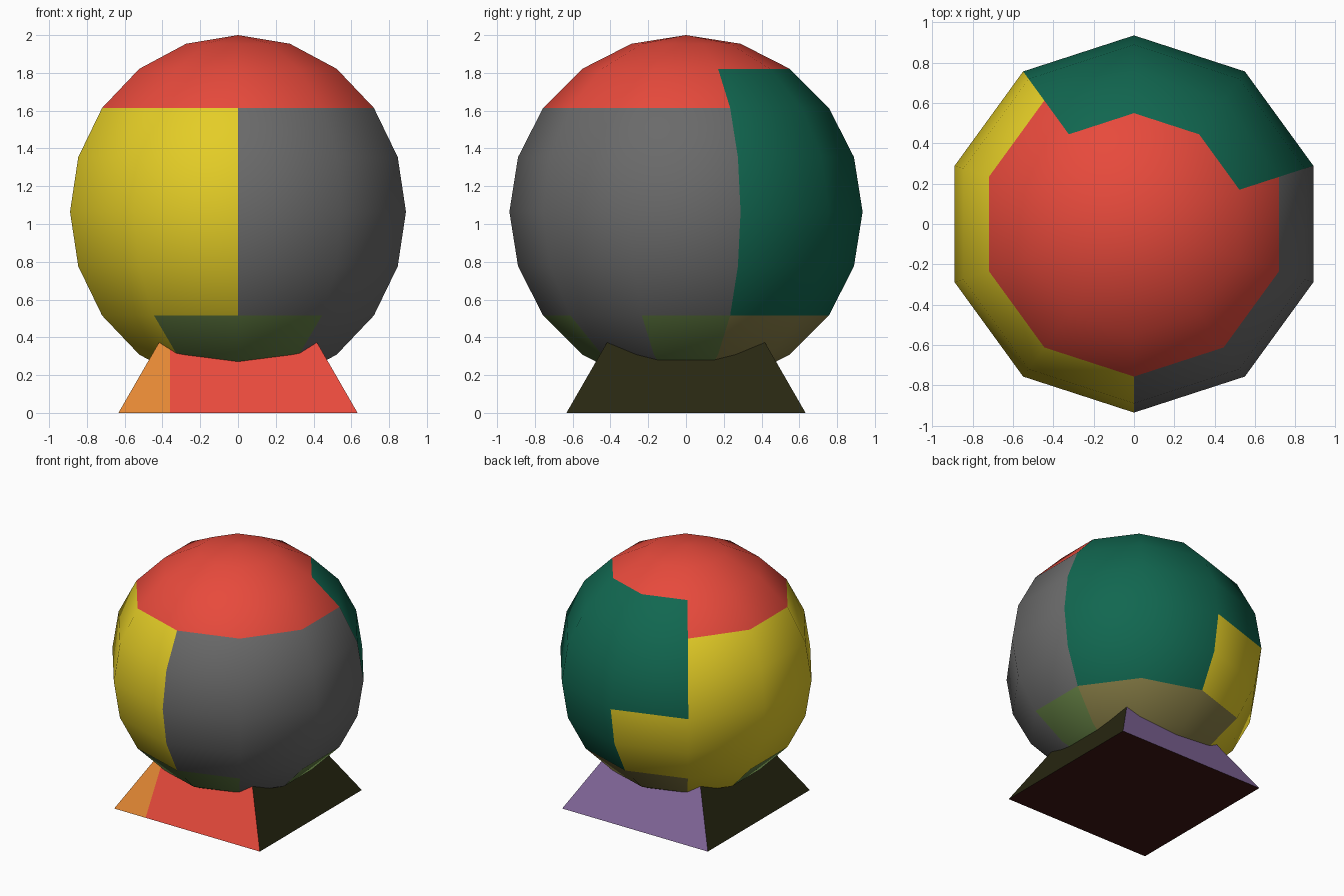
import bpy, bmesh, math

if "Cube" in bpy.data.objects:
    bpy.data.objects.remove(bpy.data.objects["Cube"])


def srgb(r, g, b):
    def lin(c):
        c /= 255
        return c / 12.92 if c <= 0.04045 else ((c + 0.055) / 1.055) ** 2.4
    return (lin(r), lin(g), lin(b), 1.0)


MATS = {name: bpy.data.materials.new(name) for name in (
    "red", "yellow", "grey", "dark_green", "olive_green", "olive_brown",
    "orange", "near_black", "purple", "maroon")}
for name, rgb in {
        "red": (232, 74, 60), "yellow": (228, 205, 38), "grey": (106, 106, 106),
        "dark_green": (17, 103, 80), "olive_green": (100, 128, 68),
        "olive_brown": (135, 125, 70), "orange": (228, 136, 52),
        "near_black": (40, 39, 17), "purple": (132, 104, 156),
        "maroon": (60, 22, 18)}.items():
    MATS[name].diffuse_color = srgb(*rgb)
INDEX = {name: i for i, name in enumerate(MATS)}


def finish(bm, name, smooth):
    for f in bm.faces:
        f.smooth = smooth
    mesh = bpy.data.meshes.new(name)
    bm.to_mesh(mesh)
    bm.free()
    for m in MATS.values():
        mesh.materials.append(m)
    obj = bpy.data.objects.new(name, mesh)
    bpy.context.collection.objects.link(obj)
    return obj


# Globe: ten segments by ten rings, painted by ring and sector
R, CZ = 0.935, 1.065


def globe_colour(ring, sector):
    """ring 0 is the top; sector is the face's centre angle in degrees."""
    green = 18 < sector < 126
    if ring < 2 or (ring == 2 and not green):
        return "red"
    if ring >= 7:
        if green:
            return "olive_brown"
        if 234 < sector < 306 or sector < 18 or sector > 342 or 162 < sector < 198:
            return "olive_green"
    elif green and (sector < 90 or ring < 5):
        return "dark_green"
    return "yellow" if 90 < sector < 270 else "grey"


bm = bmesh.new()
bmesh.ops.create_uvsphere(bm, u_segments=10, v_segments=10, radius=R)
for f in bm.faces:
    c = f.calc_center_median()
    ring = int(math.degrees(math.acos(c.z / c.length)) // 18)
    sector = math.degrees(math.atan2(c.y, c.x)) % 360
    f.material_index = INDEX[globe_colour(ring, sector)]
bmesh.ops.translate(bm, verts=bm.verts, vec=(0, 0, CZ))
finish(bm, "globe", True)

# Stand: tapered square block whose top is sunk in the globe
B, H = 0.633, 0.44
T = B - 0.576 * H
bm = bmesh.new()
bmesh.ops.create_cube(bm, size=2)
for v in bm.verts:
    s = T if v.co.z > 0 else B
    v.co = (v.co.x * s, v.co.y * s, H if v.co.z > 0 else 0)
bm.normal_update()
# Orange strip cut into the front face
front = min(bm.faces, key=lambda f: f.normal.y)
bmesh.ops.bisect_plane(bm, geom=[front] + list(front.edges) + list(front.verts),
                       plane_co=(-0.36, 0, 0), plane_no=(1, 0, 0))
bm.normal_update()
for f in bm.faces:
    n, c = f.normal, f.calc_center_median()
    if n.z < -0.9:
        col = "maroon"
    elif n.y < -0.5:
        col = "orange" if c.x < -0.36 else "red"
    elif n.y > 0.5:
        col = "purple"
    else:
        col = "near_black"
    f.material_index = INDEX[col]
finish(bm, "stand", False)

for m in bpy.data.materials:
    if m.users and not m.is_grease_pencil:
        m.use_nodes = True
        m.node_tree.nodes["Principled BSDF"].inputs["Base Color"].default_value = m.diffuse_color
